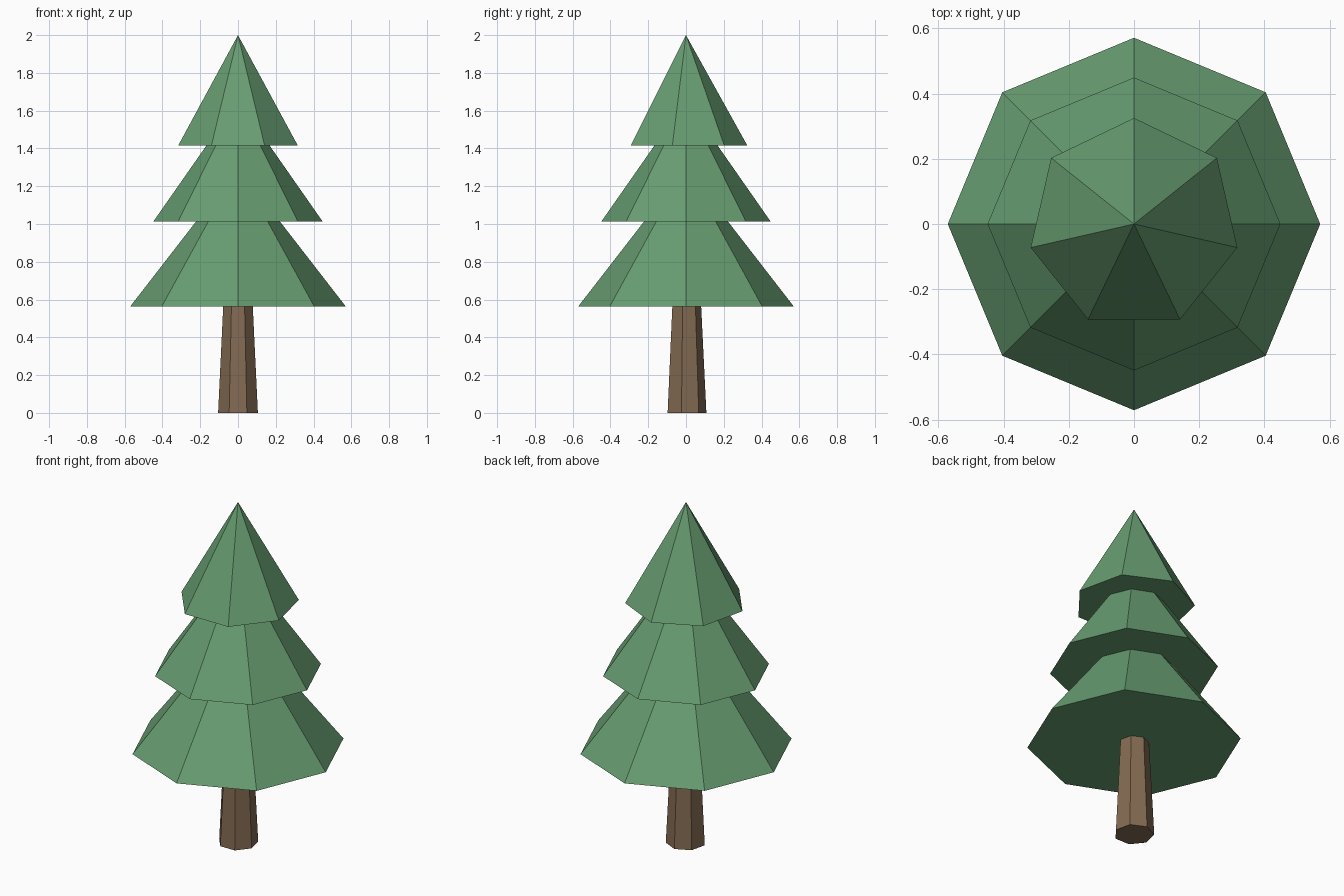
import bpy, bmesh, math

if "Cube" in bpy.data.objects:
    bpy.data.objects.remove(bpy.data.objects["Cube"])


def material(name, colour):
    m = bpy.data.materials.new(name)
    m.diffuse_color = (*colour, 1.0)
    m.use_nodes = True
    m.node_tree.nodes["Principled BSDF"].inputs["Base Color"].default_value = m.diffuse_color
    return m


def tapered(name, sides, r_low, r_high, z_low, z_high, mat):
    """Flat-faced cone or tapered post with one corner pointing to +y."""
    bm = bmesh.new()

    def ring(r, z):
        if r == 0:
            return [bm.verts.new((0, 0, z))]
        angles = [math.pi / 2 + math.tau * i / sides for i in range(sides)]
        return [bm.verts.new((r * math.cos(a), r * math.sin(a), z)) for a in angles]

    low, high = ring(r_low, z_low), ring(r_high, z_high)
    for i in range(sides):
        j = (i + 1) % sides
        if len(high) == 1:
            bm.faces.new((low[i], low[j], high[0]))
        else:
            bm.faces.new((low[i], low[j], high[j], high[i]))
    bm.faces.new(low[::-1])
    if len(high) > 1:
        bm.faces.new(high)
    bmesh.ops.recalc_face_normals(bm, faces=bm.faces)
    mesh = bpy.data.meshes.new(name)
    bm.to_mesh(mesh)
    bm.free()
    mesh.materials.append(mat)
    obj = bpy.data.objects.new(name, mesh)
    bpy.context.collection.objects.link(obj)
    return obj


needles = material("needle green", (0.135, 0.335, 0.165))
bark = material("bark brown", (0.225, 0.145, 0.085))

# Seven-sided trunk, narrowing upward into the lowest tier
tapered("trunk", 7, 0.108, 0.08, 0.0, 0.57, bark)

# Three stacked foliage tiers; the upper tips of the lower two sit inside the next
tapered("lower_foliage", 8, 0.571, 0.0, 0.563, 1.30, needles)
tapered("middle_foliage", 8, 0.449, 0.0, 1.012, 1.655, needles)
tapered("top_foliage", 7, 0.325, 0.0, 1.415, 2.0, needles)
